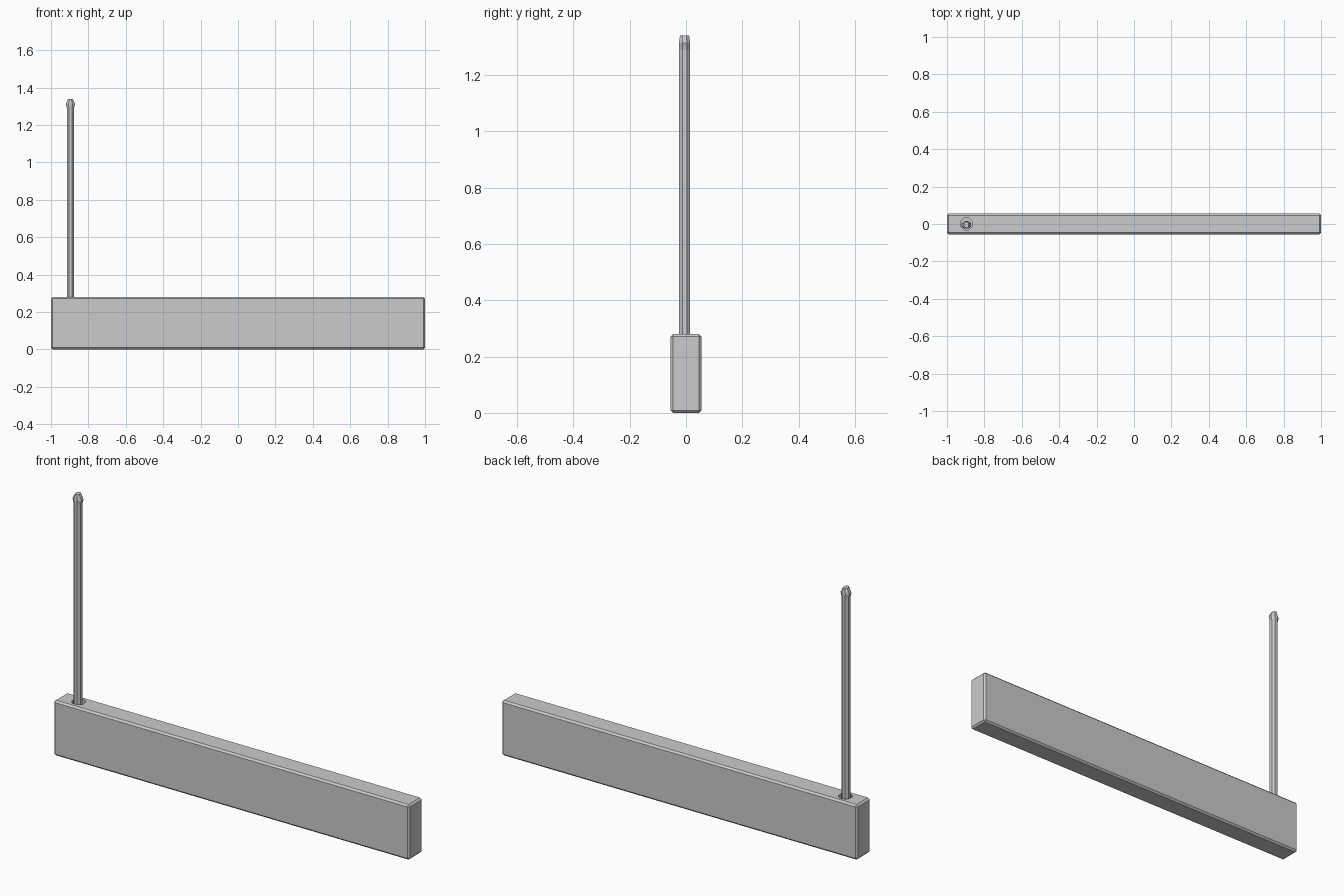
import bpy, bmesh, math

cube = bpy.data.objects.get("Cube")
if cube:
    bpy.data.objects.remove(cube, do_unlink=True)

grey = bpy.data.materials.new("plain_grey")
grey.use_nodes = True
colour = (0.6, 0.6, 0.6, 1)
grey.diffuse_color = colour
grey.node_tree.nodes["Principled BSDF"].inputs["Base Color"].default_value = colour

ROD_X, ROD_Y = -0.896, -0.005
SIDES = 8


def make_object(name, bm):
    bmesh.ops.recalc_face_normals(bm, faces=bm.faces)
    mesh = bpy.data.meshes.new(name)
    bm.to_mesh(mesh)
    bm.free()
    mesh.materials.append(grey)
    obj = bpy.data.objects.new(name, mesh)
    bpy.context.collection.objects.link(obj)
    return obj


def loft(name, sections, centre):
    """Stack octagonal rings given as (height, x radius, y radius)."""
    bm = bmesh.new()
    rings = []
    for z, rx, ry in sections:
        ring = []
        for i in range(SIDES):
            a = math.tau * (i + 0.5) / SIDES
            k = 1 / math.cos(math.pi / SIDES)
            ring.append(bm.verts.new((centre[0] + rx * k * math.cos(a),
                                      centre[1] + ry * k * math.sin(a), z)))
        rings.append(ring)
    for low, high in zip(rings, rings[1:]):
        for i in range(SIDES):
            j = (i + 1) % SIDES
            bm.faces.new((low[i], low[j], high[j], high[i]))
    bm.faces.new(rings[0])
    bm.faces.new(rings[-1])
    return make_object(name, bm)


# Long body with narrow bevelled edges
bm = bmesh.new()
bmesh.ops.create_cube(bm, size=1)
for v in bm.verts:
    v.co.x *= 2
    v.co.y *= 0.11
    v.co.z = (v.co.z + 0.5) * 0.28
bmesh.ops.bevel(bm, geom=bm.edges[:], offset=0.009, segments=1, affect='EDGES')
body = make_object("body", bm)

# Socket sunk into the top of the body
cutter = loft("socket_cutter", [(0.23, 0.031, 0.031), (0.35, 0.031, 0.031)], (ROD_X, 0))
cutter.hide_render = True
cutter.hide_set(True)
cutter.display_type = 'WIRE'
cut = body.modifiers.new("socket", 'BOOLEAN')
cut.operation = 'DIFFERENCE'
cut.solver = 'EXACT'
cut.object = cutter

# Thin upright rod with a flared, flattened tip
loft("rod", [(0.22, 0.019, 0.02), (1.29, 0.019, 0.02), (1.313, 0.025, 0.02),
             (1.34, 0.012, 0.016)], (ROD_X, ROD_Y))
